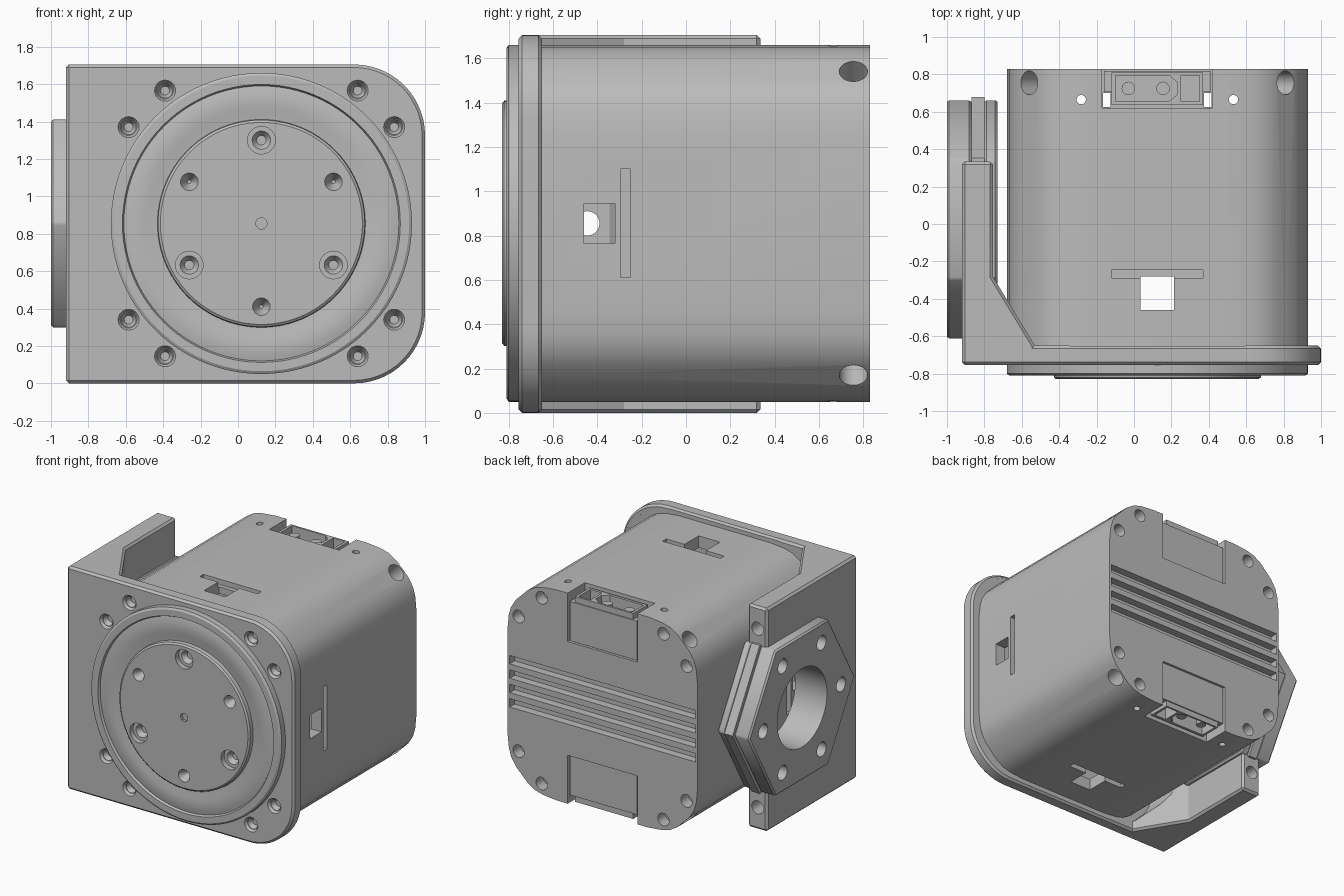
import bpy, bmesh, math
from mathutils import Vector

cube = bpy.data.objects.get("Cube")
if cube:
    bpy.data.objects.remove(cube)

gray = bpy.data.materials.new("machined_gray")
gray.use_nodes = True
gray.diffuse_color = (0.5, 0.5, 0.5, 1)
gray.node_tree.nodes["Principled BSDF"].inputs["Base Color"].default_value = gray.diffuse_color

CX, CZ = 0.125, 0.855      # motor axis
HEX_Y = 0.025              # mounting hub axis (along x)
HALF = 0.805               # half width of the motor body


def finish(name, bm):
    bmesh.ops.recalc_face_normals(bm, faces=bm.faces)
    mesh = bpy.data.meshes.new(name)
    bm.to_mesh(mesh)
    bm.free()
    mesh.materials.append(gray)
    obj = bpy.data.objects.new(name, mesh)
    bpy.context.collection.objects.link(obj)
    return obj


def prism(name, pts, axis, lo, hi, taper=1):
    """Extrude a 2D outline along an axis; taper scales the far end."""
    place = {'x': lambda p, d: (d, p[0], p[1]),
             'y': lambda p, d: (p[0], d, p[1]),
             'z': lambda p, d: (p[0], p[1], d)}[axis]
    mid = sum((Vector(p) for p in pts), Vector((0, 0))) / len(pts)
    bm = bmesh.new()
    a = [bm.verts.new(place(p, lo)) for p in pts]
    b = [bm.verts.new(place(mid + (Vector(p) - mid) * taper, hi)) for p in pts]
    bm.faces.new(a)
    bm.faces.new(b)
    for i in range(len(pts)):
        j = (i + 1) % len(pts)
        bm.faces.new((a[i], a[j], b[j], b[i]))
    return finish(name, bm)


def ring(cx, cy, r, n=24, start=0, sweep=2 * math.pi):
    return [(cx + r * math.cos(start + sweep * i / n),
             cy + r * math.sin(start + sweep * i / n)) for i in range(n)]


def box(name, x0, x1, y0, y1, z0, z1):
    return prism(name, [(x0, y0), (x1, y0), (x1, y1), (x0, y1)], 'z', z0, z1)


def housing_outline(h):
    """Square with softly chamfered corners."""
    half = [(0, 0.42), (0.012, 0.30), (0.03, 0.235), (0.07, 0.17)]
    corner = half + [(0.12, 0.12)] + [(b, a) for a, b in reversed(half)]
    pts = []
    for sx, sz in ((1, 1), (-1, 1), (-1, -1), (1, -1)):
        run = corner if sx == sz else corner[::-1]
        pts += [(CX + sx * (h - a), CZ + sz * (h - b)) for a, b in run]
    return pts


def apply(obj, mod):
    bpy.context.view_layer.objects.active = obj
    bpy.ops.object.modifier_apply(modifier=mod.name)


def combine(obj, others, op='DIFFERENCE'):
    for other in others:
        mod = obj.modifiers.new(op, 'BOOLEAN')
        mod.operation, mod.object, mod.solver = op, other, 'EXACT'
        apply(obj, mod)
        bpy.data.objects.remove(other)


def bevel(obj, width):
    mod = obj.modifiers.new("bevel", 'BEVEL')
    mod.width, mod.segments, mod.angle_limit = width, 1, math.radians(40)
    apply(obj, mod)


def drill(axis, a, b, r, lo, hi, taper=1, n=24):
    return prism("cutter", ring(a, b, r, n), axis, lo, hi, taper)


# Eight bolt positions shared by the front plate and the rear cap
bolts = [(CX + sx * u, CZ + sz * v) for sx in (-1, 1) for sz in (-1, 1)
         for u, v in ((0.515, 0.71), (0.71, 0.515))]

# L-shaped bracket: front plate plus side wall with a sloped gusset
R, TOP = 0.38, 1.705
outline = [(-0.92, 0)]
for z, start in ((R, -math.pi / 2), (TOP - R, 0)):
    outline += ring(1 - R, z, R, 14, start, math.pi / 2)
    outline.append((1, R) if start else (1 - R, TOP))
outline.append((-0.92, TOP))
bracket = prism("mounting_bracket", outline, 'y', -0.755, -0.65)
wall = prism("wall", [(-0.92, -0.755), (-0.53, -0.755), (-0.53, -0.65),
                      (-0.755, -0.28), (-0.755, 0.335), (-0.92, 0.335)], 'z', 0, TOP)
bevel(bracket, 0.016)
bevel(wall, 0.016)
combine(bracket, [wall], 'UNION')


def hub_holes():
    holes = [drill('x', HEX_Y, CZ, 0.3, -1.1, -0.45, n=48)]
    return holes + [drill('x', y, z, 0.055, -1.1, -0.45)
                    for y, z in ring(HEX_Y, CZ, 0.47, 6)]


# Clearance for the housing, hub holes and plate screw holes
cuts = [prism("clearance", housing_outline(HALF + 0.035), 'y', -0.652, 0.5)] + hub_holes()
for x, z in bolts:
    cuts += [drill('y', x, z, 0.062, -0.765, -0.735, 0.72),
             drill('y', x, z, 0.043, -0.74, -0.665, 0.15)]
cuts += [drill('y', -0.84, z, 0.05, 0.2, 0.4) for z in (0.17, TOP - 0.17)]
combine(bracket, cuts)

# Hexagonal mounting hub: two thick layers around a middle plate
parts = [bracket]
for name, r, x0, x1 in (("hub_outer", 0.642, -1, -0.87),
                        ("hub_middle", 0.655, -0.87, -0.80),
                        ("hub_inner", 0.642, -0.80, -0.73)):
    layer = prism(name, ring(HEX_Y, CZ, r, 6), 'x', x0, x1)
    if name != "hub_middle":
        bevel(layer, 0.012)
    combine(layer, hub_holes())
    parts.append(layer)

# Motor housing: hollow, with windows, slots and rear grooves
body = prism("motor_housing", housing_outline(HALF), 'y', -0.7, 0.83)
cuts = [prism("cavity", housing_outline(HALF - 0.09), 'y', -0.66, 0.5),
        box("window", CX - 0.09, CX + 0.09, -0.46, -0.28, -0.2, 2),
        box("window", -0.9, 1.2, -0.46, -0.32, CZ - 0.09, CZ + 0.09)]
for s in (-1, 1):
    edge_x, edge_z = CX + s * HALF, CZ + s * HALF
    cuts.append(box("slot", CX - 0.245, CX + 0.245, -0.29, -0.245, edge_z - 0.04, edge_z + 0.04))
    cuts.append(box("slot", edge_x - 0.04, edge_x + 0.04, -0.295, -0.25, CZ - 0.245, CZ + 0.245))
    # Connector bay open to the rear, with narrow gaps running through
    cuts.append(box("bay", CX - 0.295, CX + 0.295, 0.62, 0.9, edge_z - 0.37, edge_z + 0.37))
    cuts.append(box("gap", *sorted((CX + s * 0.25, CX + s * 0.29)), 0.625, 0.7, 0.3, 1.4))
    cuts.append(drill('z', CX + s * 0.407, 0.665, 0.025, -0.2, 2, n=16))
    for t in (-1, 1):
        hole = drill('z', 0, 0, 0.064, -0.16, 0.2)
        hole.rotation_euler = Vector((s, 0, t)).to_track_quat('Z', 'Y').to_euler()
        hole.location = (CX + s * 0.685, 0.755, CZ + t * 0.685)
        bpy.context.view_layer.update()
        cuts.append(hole)
cuts += [box("groove", CX - 0.785, CX + 0.785, 0.77, 0.9, CZ + o - 0.032, CZ + o + 0.032)
         for o in (-0.165, -0.055, 0.055, 0.165)]
cuts += [drill('y', x, z, 0.048, 0.74, 0.9) for x, z in bolts]
combine(body, cuts)
parts.append(body)

# Connector blocks and rear covers in the top and bottom bays
for s, side in ((1, "top"), (-1, "bottom")):
    def zs(a, b):
        return sorted((CZ + s * a, CZ + s * b))
    shell = box(side + "_connector", CX - 0.245, CX + 0.245, 0.635, 0.81, *zs(0.43, 0.785))
    cover = box(side + "_cover", CX - 0.285, CX + 0.285, 0.705, 0.818, *zs(0.44, 0.74))
    socket = [(-0.1, 0.655), (0.185, 0.655), (0.23, 0.69), (0.23, 0.76), (0.185, 0.795), (-0.1, 0.795)]
    for part in (shell, cover):
        combine(part, [prism("socket", socket, 'z', *zs(0.62, 0.9)),
                       box("socket", 0.25, 0.35, 0.655, 0.795, *zs(0.62, 0.9))])
        parts.append(part)
    for x in (-0.03, 0.155):
        parts.append(prism(side + "_contact_pin", ring(x, 0.725, 0.036, 16), 'z', *zs(0.61, 0.76)))

# Turned output flange with a shallow ring groove
profile = [(0, -0.83), (0.54, -0.83), (0.553, -0.82), (0.556, -0.79), (0.585, -0.793),
           (0.62, -0.8), (0.66, -0.803), (0.70, -0.801), (0.735, -0.793), (0.743, -0.81),
           (0.79, -0.81), (0.805, -0.8), (0.805, -0.7), (0, -0.7)]
bm = bmesh.new()
verts = [bm.verts.new((CX + r, y, CZ)) for r, y in profile]
edges = [bm.edges.new(pair) for pair in zip(verts, verts[1:])]
bmesh.ops.spin(bm, geom=verts + edges, cent=(CX, 0, CZ), axis=(0, 1, 0),
               angle=2 * math.pi, steps=96)
bmesh.ops.remove_doubles(bm, verts=bm.verts, dist=0.0005)
flange = finish("output_flange", bm)
cuts = [drill('y', CX, CZ, 0.03, -0.9, -0.81)]
for k, (x, z) in enumerate(ring(CX, CZ, 0.445, 6, math.pi / 2)):
    if k % 2:
        cuts.append(drill('y', x, z, 0.052, -0.84, -0.75, 0.15))
    else:
        cuts += [drill('y', x, z, 0.074, -0.9, -0.79), drill('y', x, z, 0.056, -0.8, -0.73, 0.15)]
combine(flange, cuts)
parts.append(flange)

# Smooth shading with sharp edges kept
bpy.ops.object.select_all(action='DESELECT')
for obj in parts:
    obj.select_set(True)
bpy.context.view_layer.objects.active = body
bpy.ops.object.shade_smooth_by_angle(angle=math.radians(30))
